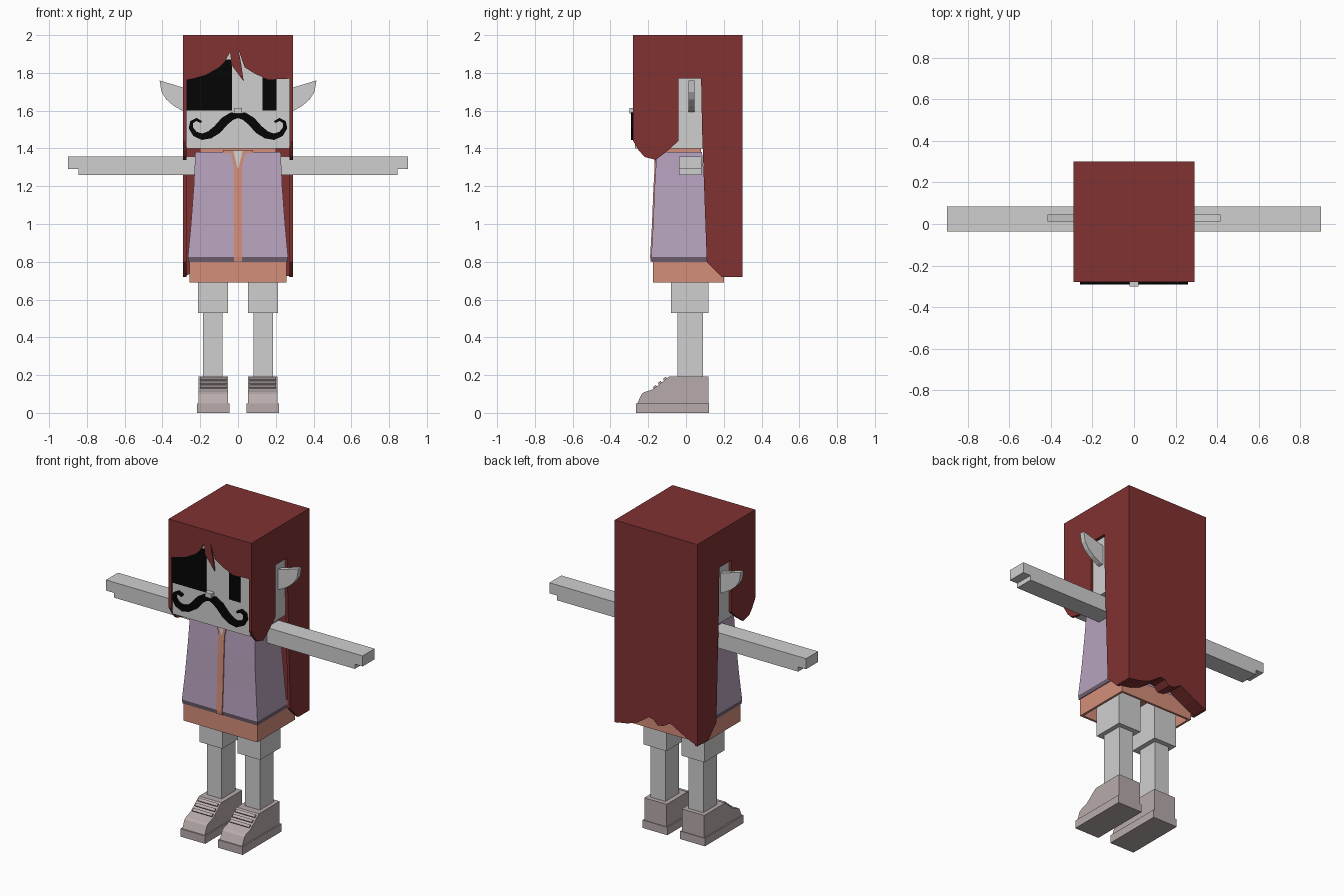
import bpy
import bmesh
from mathutils import Matrix, Vector

default = bpy.data.objects.get("Cube")
if default:
    bpy.data.objects.remove(default, do_unlink=True)


def material(name, *srgb):
    linear = [(c / 255) ** 2.2 for c in srgb] + [1]
    m = bpy.data.materials.new(name)
    m.use_nodes = True
    m.diffuse_color = linear
    m.node_tree.nodes["Principled BSDF"].inputs["Base Color"].default_value = linear
    return m


SKIN = material("pale grey skin", 206, 206, 206)
HAIR = material("dark red hair", 128, 53, 53)
BLACK = material("black", 13, 13, 13)
LILAC = material("lilac cloth", 181, 161, 188)
HEM = material("dark lilac hem", 112, 96, 112)
SALMON = material("salmon cloth", 211, 141, 121)
SHOE = material("dusty shoe", 183, 170, 170)


def finish(name, bm, *mats):
    bmesh.ops.recalc_face_normals(bm, faces=bm.faces)
    mesh = bpy.data.meshes.new(name)
    bm.to_mesh(mesh)
    bm.free()
    for m in mats:
        mesh.materials.append(m)
    obj = bpy.data.objects.new(name, mesh)
    bpy.context.collection.objects.link(obj)
    return obj


def box(name, mat, x, y, z, tilt=0):
    """Box from (min, max) ranges, optionally tilted about x."""
    size = [b - a for a, b in (x, y, z)]
    mid = Vector([(a + b) / 2 for a, b in (x, y, z)])
    bm = bmesh.new()
    bmesh.ops.create_cube(bm, size=1, matrix=Matrix.Translation(mid)
                          @ Matrix.Rotation(tilt, 4, 'X') @ Matrix.Diagonal((*size, 1)))
    return finish(name, bm, mat)


def prism(name, mat, outline, axis, start, end):
    """Extrude a flat outline along x (outline is y, z) or y (outline is x, z)."""
    bm = bmesh.new()
    ends = []
    for d in (start, end):
        ends.append([bm.verts.new((d, a, b) if axis == 'x' else (a, d, b)) for a, b in outline])
    first, last = ends
    bm.faces.new(first)
    bm.faces.new(last)
    for i in range(len(outline)):
        j = (i + 1) % len(outline)
        bm.faces.new((first[i], first[j], last[j], last[i]))
    return finish(name, bm, mat)


def span(side, a, b):
    return tuple(sorted((side * a, side * b)))


# Head and face
box("head", SKIN, (-.272, .272), (-.27, .2), (1.4, 1.98))
box("eye_patch", BLACK, (-.272, -.033), (-.275, -.269), (1.6, 1.87))
box("eye", BLACK, (.13, .205), (-.275, -.269), (1.6, 1.79))
box("nose", SKIN, (-.022, .022), (-.3, -.26), (1.585, 1.615))

# Moustache: a tapering ribbon per side, ending in a curl
curl = [(0, 1.573, .012), (.03, 1.572, .02), (.07, 1.545, .023), (.11, 1.5, .023),
        (.15, 1.472, .02), (.19, 1.462, .017), (.228, 1.477, .014), (.25, 1.51, .011),
        (.245, 1.54, .009), (.22, 1.553, .008), (.193, 1.54, .006)]
for side, label in ((1, "left"), (-1, "right")):
    upper, lower = [], []
    for i, (x, z, half) in enumerate(curl):
        before, after = curl[max(i - 1, 0)], curl[min(i + 1, len(curl) - 1)]
        along = Vector((after[0] - before[0], after[1] - before[1])).normalized()
        upper.append((side * (x - along.y * half), z + along.x * half))
        lower.append((side * (x + along.y * half), z - along.x * half))
    prism(label + "_moustache", BLACK, upper + lower[::-1], 'y', -.291, -.269)

# Hair: lid, fringe, side curtains and long back with a ragged end
box("hair_top", HAIR, (-.29, .29), (-.28, .3), (1.975, 2))
fringe = [(-.29, 1.99), (-.29, 1.76), (-.24, 1.77), (-.17, 1.79), (-.1, 1.83),
          (-.07, 1.86), (-.042, 1.91), (-.033, 1.84), (.03, 1.755), (.018, 1.84),
          (.002, 1.925), (.035, 1.83), (.09, 1.795), (.16, 1.765), (.29, 1.77), (.29, 1.99)]
prism("hair_fringe", HAIR, fringe, 'y', -.28, -.268)
curtain = [(-.28, 1.99), (-.28, 1.44), (-.25, 1.39), (-.22, 1.355), (-.16, 1.34),
           (-.1, 1.385), (-.04, 1.44), (-.04, 1.77), (.08, 1.77), (.085, 1.5),
           (.11, .8), (.19, .72), (.3, .72), (.3, 1.99)]
for side, label in ((1, "left"), (-1, "right")):
    prism(label + "_hair_curtain", HAIR, curtain, 'x', side * .272, side * .29)
back = [(.29, 1.99), (.29, .72), (.2, .735), (.13, .76), (.05, .815), (.02, .81),
        (-.01, .78), (-.05, .785), (-.1, .815), (-.2, .76), (-.29, .72), (-.29, 1.99)]
prism("hair_back", HAIR, back, 'y', .2, .3)

# Flared tunic lofted from rectangular rings: height, half width, front, back
rings = [(.8, .262, -.181, .11), (.825, .265, -.184, .11), (1, .249, -.174, .107),
         (1.2, .234, -.166, .1), (1.38, .226, -.155, .085)]
bm = bmesh.new()
loops = []
for z, w, front, rear in rings:
    loops.append([bm.verts.new(p) for p in
                  ((-w, front, z), (w, front, z), (w, rear, z), (-w, rear, z))])
for level, (low, high) in enumerate(zip(loops, loops[1:])):
    for i in range(4):
        j = (i + 1) % 4
        bm.faces.new((low[i], low[j], high[j], high[i])).material_index = int(level == 0)
bm.faces.new(loops[0]).material_index = 1
bm.faces.new(loops[-1])
finish("tunic", bm, LILAC, HEM)


def tunic_front(z):
    for low, high in zip(rings, rings[1:]):
        if z <= high[0]:
            t = (z - low[0]) / (high[0] - low[0])
            return low[2] + t * (high[2] - low[2])
    return rings[-1][2]


def front_trim(name, mat, rows, lift):
    """Thin trim laid over the tunic; rows are height, left x, right x."""
    bm = bmesh.new()
    bars = []
    for z, a, b in rows:
        y = tunic_front(z)
        bars.append([bm.verts.new(p) for p in
                     ((a, y - lift, z), (b, y - lift, z), (b, y + .01, z), (a, y + .01, z))])
    for low, high in zip(bars, bars[1:]):
        for i in range(4):
            j = (i + 1) % 4
            bm.faces.new((low[i], low[j], high[j], high[i]))
    bm.faces.new(bars[0])
    bm.faces.new(bars[-1])
    finish(name, bm, mat)


# Tunic trim, open neckline and collar
front_trim("front_band", SALMON, [(z, -.021, .021) for z in (.802, .825, 1, 1.2, 1.31)], .006)
front_trim("neckline_skin", SKIN, [(1.3, -.004, .004), (1.388, -.025, .025)], .008)
for side, label in ((1, "left"), (-1, "right")):
    front_trim(label + "_lapel", SALMON,
               [(1.3, *span(side, .002, .021)), (1.39, *span(side, .022, .042))], .007)
    box(label + "_collar", SALMON, span(side, .025, .08), (-.158, -.11), (1.375, 1.392))
box("neck_band", SALMON, (-.2, .2), (-.11, .08), (1.375, 1.402))

# Hollow skirt, open underneath
skirt = box("skirt", SALMON, (-.258, .258), (-.175, .2), (.69, .803))
bm = bmesh.new()
bm.from_mesh(skirt.data)
bmesh.ops.delete(bm, geom=[f for f in bm.faces if f.normal.z < -.5], context='FACES')
bm.to_mesh(skirt.data)
bm.free()
wall = skirt.modifiers.new("wall", 'SOLIDIFY')
wall.thickness = .02

# Ears, arms, legs and shoes on both sides
ear = [(.265, 1.715), (.29, 1.722), (.415, 1.76), (.405, 1.7), (.38, 1.66),
       (.34, 1.625), (.29, 1.597), (.265, 1.59)]
shoe = [(-.26, .045), (-.235, .1), (-.22, .11), (-.175, .125), (-.1, .185),
        (-.09, .192), (.118, .192), (.118, .045)]
for side, label in ((1, "left"), (-1, "right")):
    prism(label + "_ear", SKIN, [(side * x, z) for x, z in ear], 'y', .013, .045)
    arm = [(.2, 1.26), (.845, 1.26), (.845, 1.29), (.9, 1.29), (.9, 1.357), (.2, 1.357)]
    prism(label + "_arm", SKIN, [(side * x, z) for x, z in arm], 'y', -.037, .083)
    box(label + "_thigh", SKIN, span(side, .053, .213), (-.08, .12), (.53, .79))
    box(label + "_shin", SKIN, span(side, .082, .185), (-.046, .09), (.15, .54))
    box(label + "_sole", SHOE, span(side, .045, .218), (-.265, .122), (0, .05))
    prism(label + "_shoe", SHOE, shoe, 'x', side * .053, side * .21)
    for k in range(3):
        y, z = -.165 + .027 * k, .137 + .022 * k
        box(label + "_strap", SHOE, span(side, .062, .2),
            (y - .009, y + .009), (z - .006, z + .006), .67)
